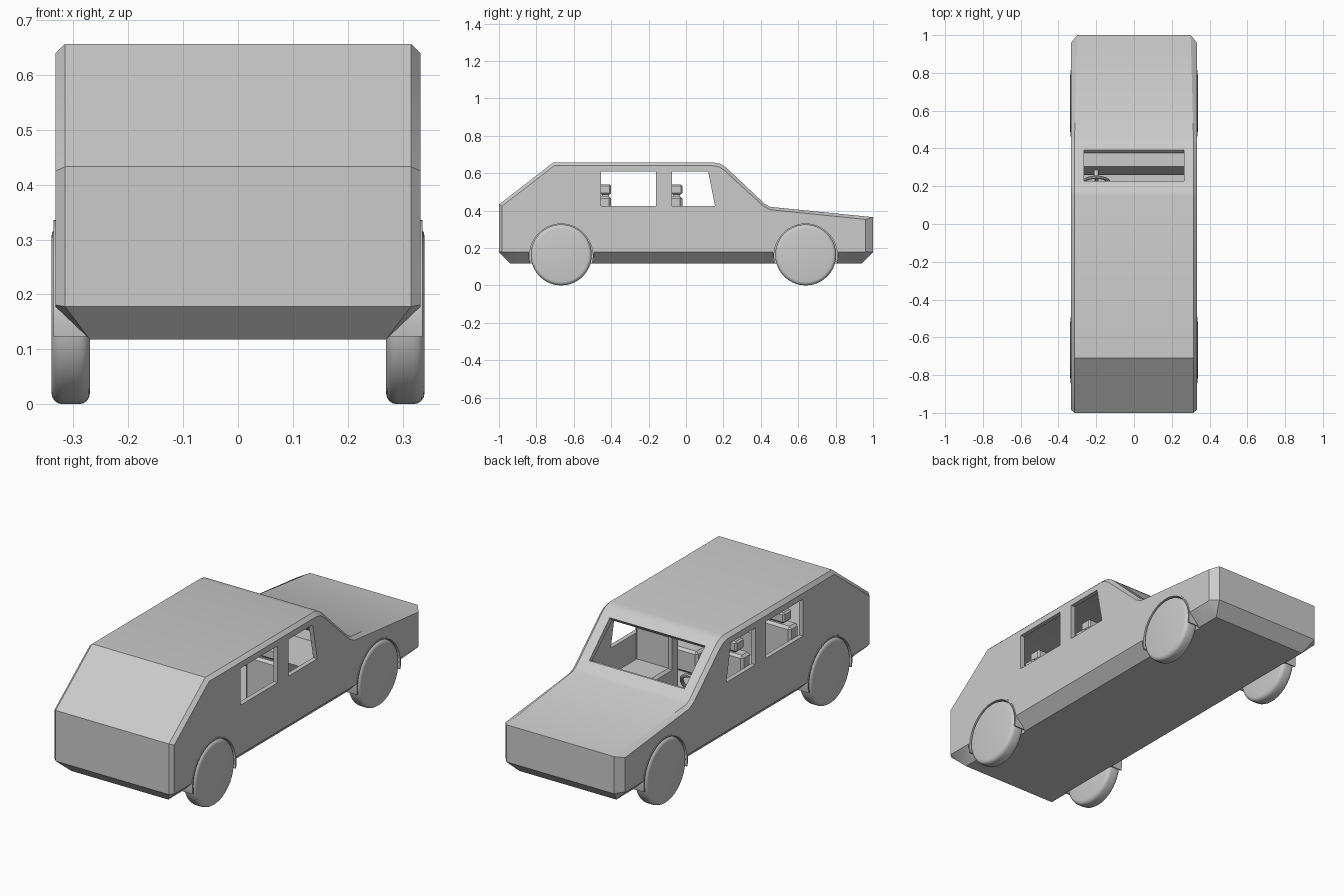
import bpy, bmesh, math
from mathutils import Vector, Matrix

if "Cube" in bpy.data.objects:
    bpy.data.objects.remove(bpy.data.objects["Cube"])

grey = bpy.data.materials.new("plain grey")
grey.diffuse_color = (0.6, 0.6, 0.6, 1)
grey.use_nodes = True
grey.node_tree.nodes["Principled BSDF"].inputs["Base Color"].default_value = grey.diffuse_color


def finish(name, bm, smooth=None):
    bmesh.ops.recalc_face_normals(bm, faces=bm.faces[:])
    me = bpy.data.meshes.new(name)
    bm.to_mesh(me)
    bm.free()
    me.materials.append(grey)
    ob = bpy.data.objects.new(name, me)
    bpy.context.collection.objects.link(ob)
    if smooth:
        smooth_obj(ob, smooth)
    return ob


def smooth_obj(ob, deg):
    bpy.ops.object.select_all(action='DESELECT')
    ob.select_set(True)
    bpy.context.view_layer.objects.active = ob
    bpy.ops.object.shade_smooth_by_angle(angle=math.radians(deg))


def loft(bm, rings):
    """Skin closed rings of points and cap both ends."""
    vs = [[bm.verts.new(p) for p in r] for r in rings]
    n = len(vs[0])
    for a, b in zip(vs, vs[1:]):
        for i in range(n):
            j = (i + 1) % n
            bm.faces.new((a[i], a[j], b[j], b[i]))
    bm.faces.new(vs[0])
    bm.faces.new(vs[-1])


def prism(name, prof, x0, x1):
    """Extrude a (y, z) profile across x."""
    bm = bmesh.new()
    loft(bm, [[(x, y, z) for y, z in prof] for x in (x0, x1)])
    return finish(name, bm)


def box(bm, x0, x1, y0, y1, z0, z1, bevel=0.0):
    size = (x1 - x0, y1 - y0, z1 - z0)
    mid = ((x0 + x1) / 2, (y0 + y1) / 2, (z0 + z1) / 2)
    r = bmesh.ops.create_cube(bm, size=1, matrix=Matrix.Translation(mid) @ Matrix.Diagonal((*size, 1)))
    if bevel:
        es = list({e for v in r['verts'] for e in v.link_edges})
        bmesh.ops.bevel(bm, geom=es, offset=bevel, segments=1, affect='EDGES')


def disc(bm, x0, x1, y, z, r, seg=40):
    m = Matrix.Translation(((x0 + x1) / 2, y, z)) @ Matrix.Rotation(math.pi / 2, 4, 'Y')
    return bmesh.ops.create_cone(bm, cap_ends=True, segments=seg, radius1=r, radius2=r,
                                 depth=x1 - x0, matrix=m)


# Body: full profile (y, z, half width) then its inset side outline (y, z)
BODY = [(-.94, .118, .27, -.975, .178), (.94, .118, .27, .955, .178),
        (1, .178, .30, .96, .181), (1, .365, .30, .96, .353),
        (.45, .42, .315, .45, .405), (.42, .437, .315, .413, .424),
        (.215, .63, .315, .205, .615), (.185, .65, .315, .178, .633),
        (.15, .657, .315, .145, .64), (-.71, .657, .315, -.705, .64),
        (-1, .433, .315, -.983, .425), (-1, .178, .315, -.983, .181)]
W = 0.333
bm = bmesh.new()
loft(bm, [[(-W, p[3], p[4]) for p in BODY], [(-p[2], p[0], p[1]) for p in BODY],
          [(p[2], p[0], p[1]) for p in BODY], [(W, p[3], p[4]) for p in BODY]])
body = finish("car_body", bm)

# Cutters: cabin, side windows, windscreen, wheel wells
AXLES = (-.667, .64)
CABIN = [(-.475, .19), (-.475, .35), (-.96, .35), (-.96, .42), (-.70, .635),
         (.15, .635), (.18, .622), (.40, .425), (.42, .40), (.42, .19)]
cutters = [
    prism("cabin_cutter", CABIN, -.31, .31),
    prism("rear_window_cutter", [(-.455, .425), (-.16, .425), (-.16, .61), (-.455, .61)], -.5, .5),
    prism("front_window_cutter", [(-.075, .425), (.155, .425), (.118, .61), (-.075, .61)], -.5, .5),
]
nrm = Vector((.685, .728)) * .05
top, low = Vector((.225, .615)), Vector((.39, .463))
cutters.append(prism("windscreen_cutter", [tuple(top + nrm), tuple(low + nrm),
                                           tuple(low - nrm), tuple(top - nrm)], -.265, .265))
bm = bmesh.new()
for y in AXLES:
    for x0, x1 in ((.265, .4), (-.4, -.265)):
        disc(bm, x0, x1, y, .16, .172)
cutters.append(finish("wheel_well_cutter", bm))
for c in cutters:
    c.hide_render = True
    mod = body.modifiers.new(c.name, 'BOOLEAN')
    mod.operation, mod.solver, mod.object = 'DIFFERENCE', 'EXACT', c
dg = bpy.context.evaluated_depsgraph_get()
dg.update()
cut = bpy.data.meshes.new_from_object(body.evaluated_get(dg))
body.modifiers.clear()
body.data = cut
for c in cutters:
    bpy.data.objects.remove(c)
smooth_obj(body, 28)

# Wheels with rounded shoulders, and arch rims
for yname, y in zip(("rear", "front"), AXLES):
    for sname, s in (("left", -1), ("right", 1)):
        bm = bmesh.new()
        x0, x1 = sorted((s * .27, s * .34))
        disc(bm, x0, x1, y, .163, .163)
        rim = [e for e in bm.edges if abs(e.verts[0].co.x - e.verts[1].co.x) < 1e-5]
        bmesh.ops.bevel(bm, geom=rim, offset=.02, segments=4, profile=.5, affect='EDGES')
        finish(f"{yname}_{sname}_wheel", bm, 35)

        bm = bmesh.new()
        rings = []
        for i in range(29):
            a = math.radians(-12 + 204 * i / 28)
            rings.append([(s * x, y + r * math.cos(a), .16 + r * math.sin(a))
                          for x, r in ((.265, .169), (.336, .169), (.336, .176), (.265, .176))])
        loft(bm, rings)
        finish(f"{yname}_{sname}_arch_rim", bm, 35)

# Seats: cushion, backrest, neck and headrest
for row, y in (("rear", -.40), ("front", -.02)):
    for sname, x in (("left", -.2), ("right", .2)):
        bm = bmesh.new()
        box(bm, x - .1, x + .1, y - .07, y + .17, .19, .31, .012)
        box(bm, x - .1, x + .1, y - .07, y, .20, .478, .012)
        box(bm, x - .04, x + .04, y - .05, y - .012, .46, .50)
        box(bm, x - .065, x + .065, y - .065, y, .487, .54, .008)
        finish(f"{row}_{sname}_seat", bm)

# Dashboard with a lower ledge
prism("dashboard", [(.26, .30), (.305, .42), (.395, .42), (.415, .40), (.415, .20), (.30, .20)],
      -.305, .305)

# Steering wheel and column
tilt = Matrix.Translation((-.2, .215, .395)) @ Matrix.Rotation(math.radians(62), 4, 'X')
bm = bmesh.new()
R, r, n, m = .07, .009, 24, 8
grid = [[bm.verts.new(tilt @ Vector(((R + r * math.cos(v)) * math.cos(u),
                                     (R + r * math.cos(v)) * math.sin(u), r * math.sin(v))))
         for v in (2 * math.pi * j / m for j in range(m))]
        for u in (2 * math.pi * i / n for i in range(n))]
for i in range(n):
    for j in range(m):
        k, l = (i + 1) % n, (j + 1) % m
        bm.faces.new((grid[i][j], grid[k][j], grid[k][l], grid[i][l]))
bmesh.ops.create_cone(bm, cap_ends=True, segments=12, radius1=.012, radius2=.012, depth=.12,
                      matrix=tilt @ Matrix.Translation((0, 0, -.06)))
for a in (0, 120, 240):
    bmesh.ops.create_cube(bm, size=1, matrix=tilt @ Matrix.Rotation(math.radians(a + 90), 4, 'Z')
                          @ Matrix.Translation((R / 2, 0, 0)) @ Matrix.Diagonal((R, .012, .008, 1)))
finish("steering_wheel", bm, 35)
